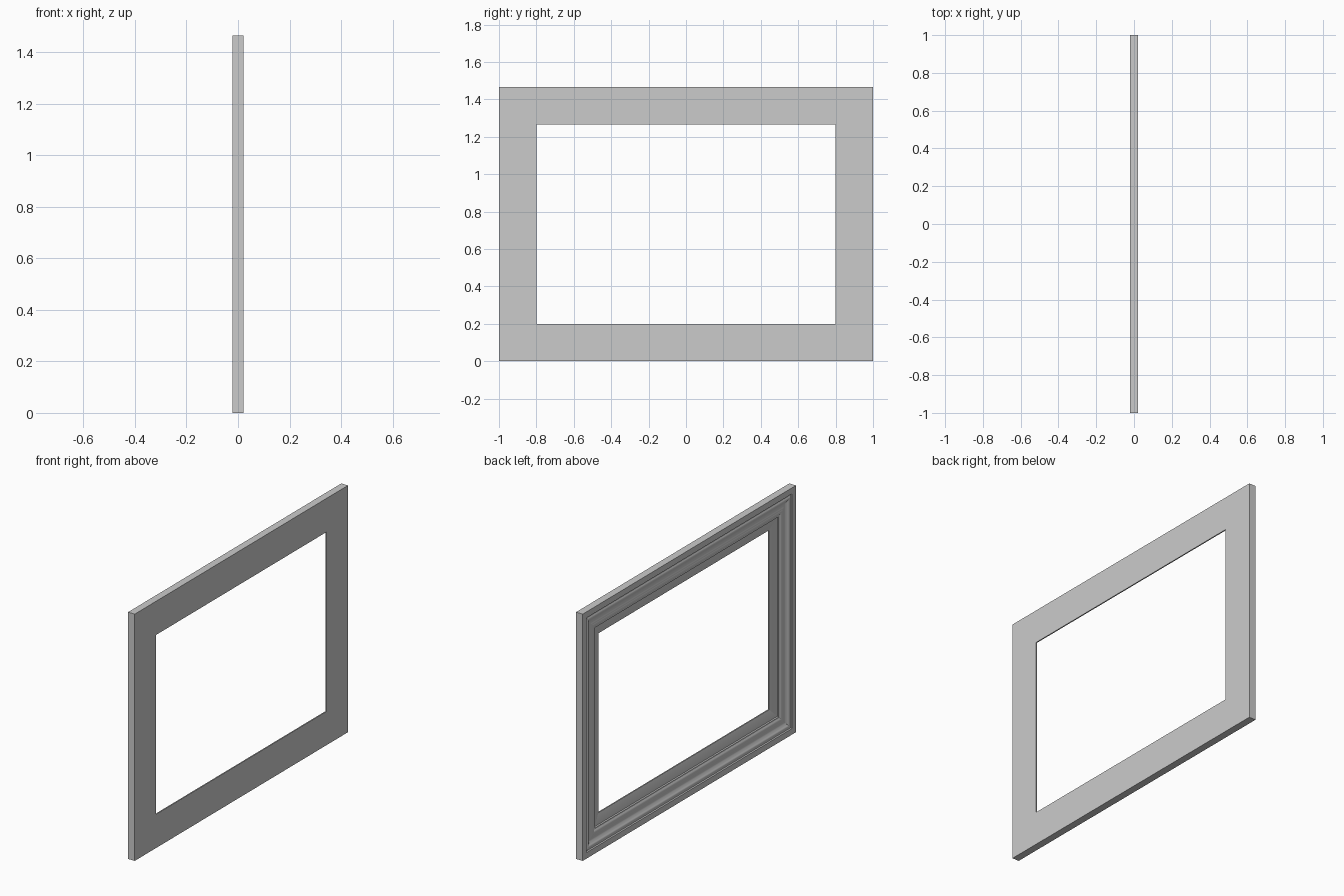
import bpy, bmesh, math

if "Cube" in bpy.data.objects:
    bpy.data.objects.remove(bpy.data.objects["Cube"])

HALF_W, HEIGHT, X = 1.0, 1.465, 0.022


def arc(t0, d0, t1, d1, bulge, n=6):
    """Points from (t0,d0) to (t1,d1), bowed outward (+) or inward (-)."""
    return [(t0 + (t1 - t0) * i / n,
             d0 + (d1 - d0) * i / n - bulge * math.sin(math.pi * i / n))
            for i in range(n + 1)]


# moulding section: (distance in from outer edge, depth below the raised face)
profile = [(0, 2 * X), (0, 0), (0.036, 0), (0.040, 0.006)]
profile += arc(0.046, 0.006, 0.066, 0.008, 0.004)      # outer bead
profile += arc(0.070, 0.010, 0.100, 0.013, -0.004)     # cove
profile += arc(0.104, 0.013, 0.130, 0.017, 0.004)      # inner bead
profile += [(0.138, 0.017), (0.142, 0.023), (0.150, 0.024),
            (0.200, 0.037), (0.200, 2 * X)]            # sloping thin lip

# sweep the section round the four mitred corners
bm = bmesh.new()
rings = []
for sy, top in ((-1, 0), (1, 0), (1, 1), (-1, 1)):
    rings.append([bm.verts.new((-X + d, sy * (HALF_W - t),
                                HEIGHT - t if top else t))
                  for t, d in profile])
n = len(profile)
for c in range(4):
    a, b = rings[c], rings[(c + 1) % 4]
    for i in range(n):
        j = (i + 1) % n
        bm.faces.new((a[i], a[j], b[j], b[i]))
bmesh.ops.recalc_face_normals(bm, faces=bm.faces)

# keep mitre joints crisp
for ring in rings:
    for i in range(n):
        e = bm.edges.get((ring[i], ring[(i + 1) % n]))
        e.smooth = False

mesh = bpy.data.meshes.new("picture_frame")
bm.to_mesh(mesh)
bm.free()
frame = bpy.data.objects.new("picture_frame", mesh)
bpy.context.collection.objects.link(frame)
bpy.context.view_layer.objects.active = frame
frame.select_set(True)
bpy.ops.object.shade_smooth_by_angle(angle=math.radians(25))
